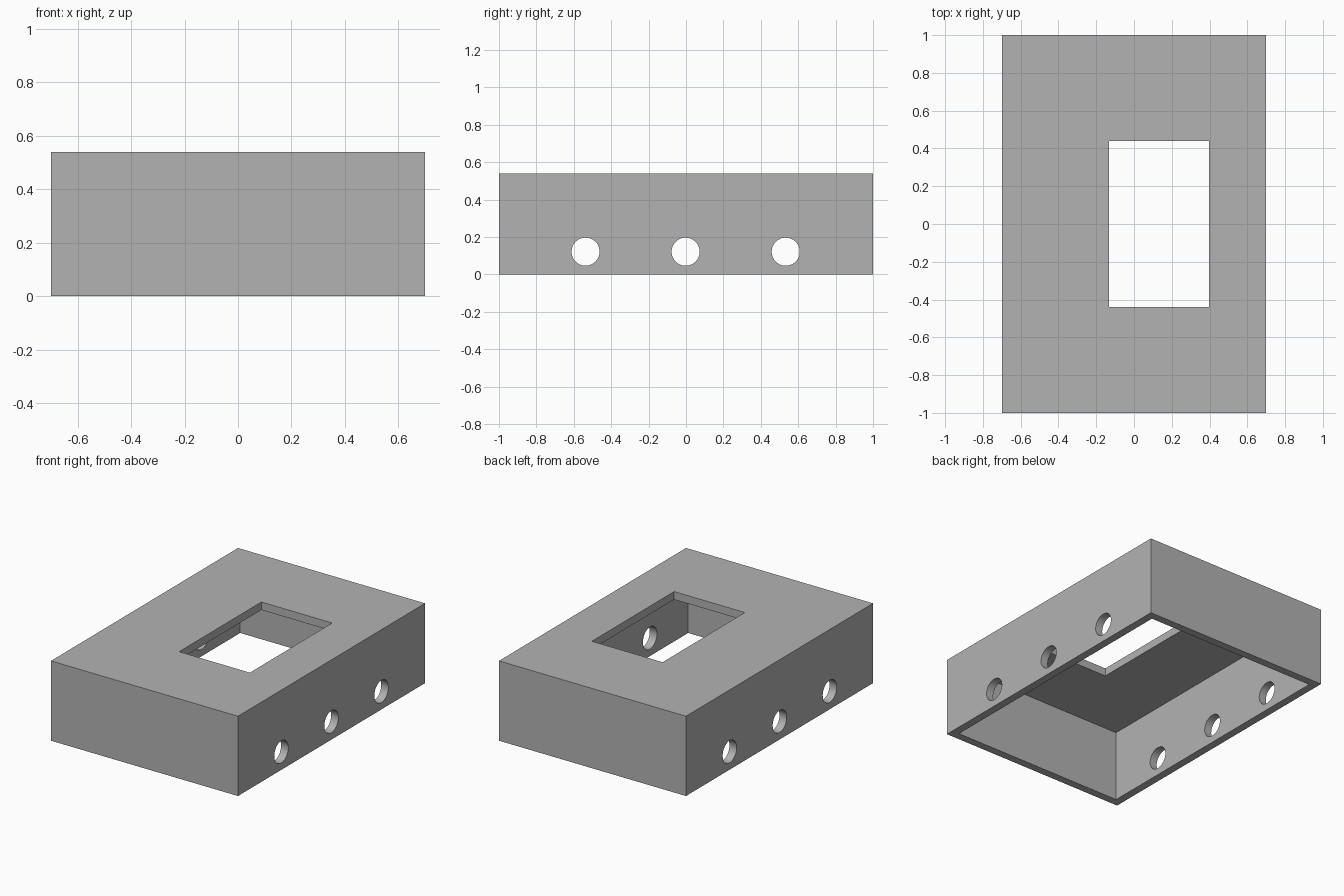
import bpy
from math import radians

default = bpy.data.objects.get("Cube")
if default:
    bpy.data.objects.remove(default, do_unlink=True)

WIDTH, LENGTH, HEIGHT = 1.4, 2.0, 0.54
WALL = 0.054

grey = bpy.data.materials.new("plain grey")
grey.use_nodes = True
grey.diffuse_color = (0.45, 0.45, 0.45, 1)
grey.node_tree.nodes["Principled BSDF"].inputs["Base Color"].default_value = (0.45, 0.45, 0.45, 1)


def box(name, low, high):
    """Axis-aligned box between two corners."""
    centre = [(a + b) / 2 for a, b in zip(low, high)]
    bpy.ops.mesh.primitive_cube_add(size=1, location=centre)
    obj = bpy.context.object
    obj.name = name
    obj.scale = [b - a for a, b in zip(low, high)]
    bpy.ops.object.transform_apply(location=True, rotation=True, scale=True)
    obj.data.materials.append(grey)
    return obj


def cut(target, cutter):
    """Subtract the cutter from the target, then remove the cutter."""
    cutter.hide_render = True
    bpy.context.view_layer.objects.active = target
    mod = target.modifiers.new("cut", "BOOLEAN")
    mod.operation = "DIFFERENCE"
    mod.solver = "EXACT"
    mod.object = cutter
    bpy.ops.object.modifier_apply(modifier=mod.name)
    bpy.data.objects.remove(cutter, do_unlink=True)


# Outer shell
x, y = WIDTH / 2, LENGTH / 2
cover = box("enclosure_cover", (-x, -y, 0), (x, y, HEIGHT))

# Hollow interior, open at the bottom
cut(cover, box("cavity", (WALL - x, WALL - y, -0.2), (x - WALL, y - WALL, HEIGHT - WALL)))

# Off-centre display window in the top
cut(cover, box("window", (-0.133, -0.44, 0.3), (0.397, 0.44, 0.8)))

# Three round holes through both side walls
for hole_y in (-0.537, -0.002, 0.533):
    bpy.ops.mesh.primitive_cylinder_add(vertices=48, radius=0.075, depth=2,
                                        location=(0, hole_y, 0.122),
                                        rotation=(0, radians(90), 0))
    drill = bpy.context.object
    drill.name = "side_hole"
    drill.data.materials.append(grey)
    cut(cover, drill)

# Smooth hole walls, crisp box edges
bpy.ops.object.select_all(action="DESELECT")
cover.select_set(True)
bpy.context.view_layer.objects.active = cover
bpy.ops.object.shade_smooth_by_angle(angle=radians(30))
